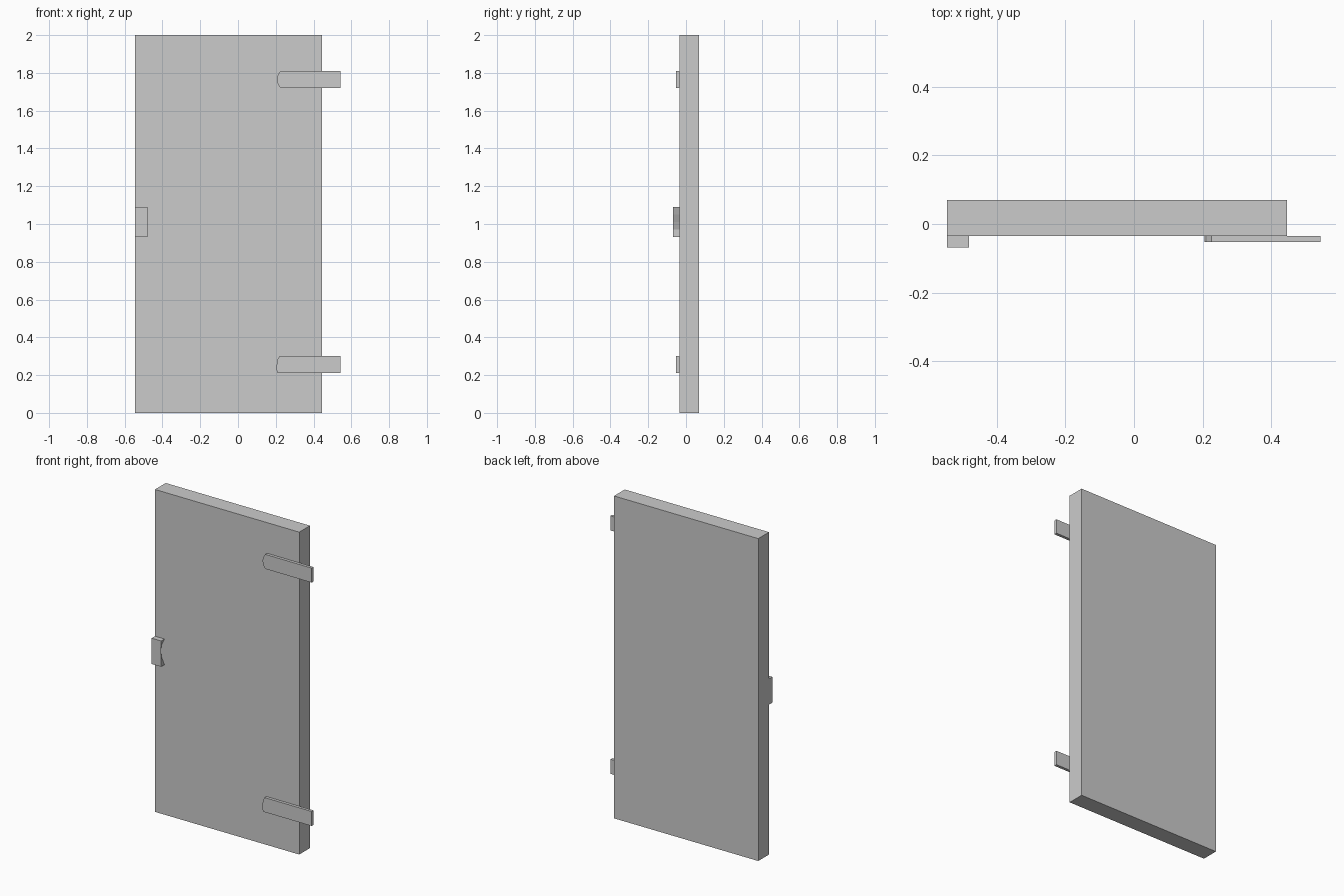
import bpy, bmesh

if "Cube" in bpy.data.objects:
    bpy.data.objects.remove(bpy.data.objects["Cube"])


def prism(name, profile, y_front, y_back, back_profile=None):
    """Solid between an xz outline at the front and one at the back."""
    bm = bmesh.new()
    front = [bm.verts.new((x, y_front, z)) for x, z in profile]
    back = [bm.verts.new((x, y_back, z)) for x, z in (back_profile or profile)]
    bm.faces.new(front)
    bm.faces.new(back[::-1])
    n = len(front)
    for i in range(n):
        j = (i + 1) % n
        bm.faces.new((front[j], front[i], back[i], back[j]))
    bmesh.ops.recalc_face_normals(bm, faces=bm.faces)
    mesh = bpy.data.meshes.new(name)
    bm.to_mesh(mesh)
    bm.free()
    obj = bpy.data.objects.new(name, mesh)
    bpy.context.collection.objects.link(obj)
    return obj


FACE = -0.035  # front surface of the door

# Door slab
prism("door_panel", [(-0.545, 0), (0.445, 0), (0.445, 2), (-0.545, 2)], FACE, 0.07)

# Strap hinges with rounded tips, overhanging the hinge side
upper_tip = [(0.225, 0.09), (0.212, 0.073), (0.205, 0.045), (0.212, 0.017), (0.225, 0)]
lower_tip = [(0.22, 0.09), (0.21, 0.075), (0.205, 0.045), (0.205, 0.015), (0.21, 0)]
for name, z, tip in (("upper_hinge", 1.72, upper_tip), ("lower_hinge", 0.21, lower_tip)):
    outline = [(0.543, 0), (0.543, 0.09)] + tip
    prism(name, [(x, z + dz) for x, dz in outline], -0.053, FACE)

# Pull handle, hollowed behind its inner edge for the fingers
heights = [0.93, 0.97, 1.01, 1.05, 1.09]
inset = [0, 0.019, 0.025, 0.019, 0]
left = [(-0.545, 1.09), (-0.545, 0.93)]
prism("handle", left + [(-0.48, z) for z in heights], -0.068, FACE,
      left + [(-0.48 - d, z) for z, d in zip(heights, inset)])
